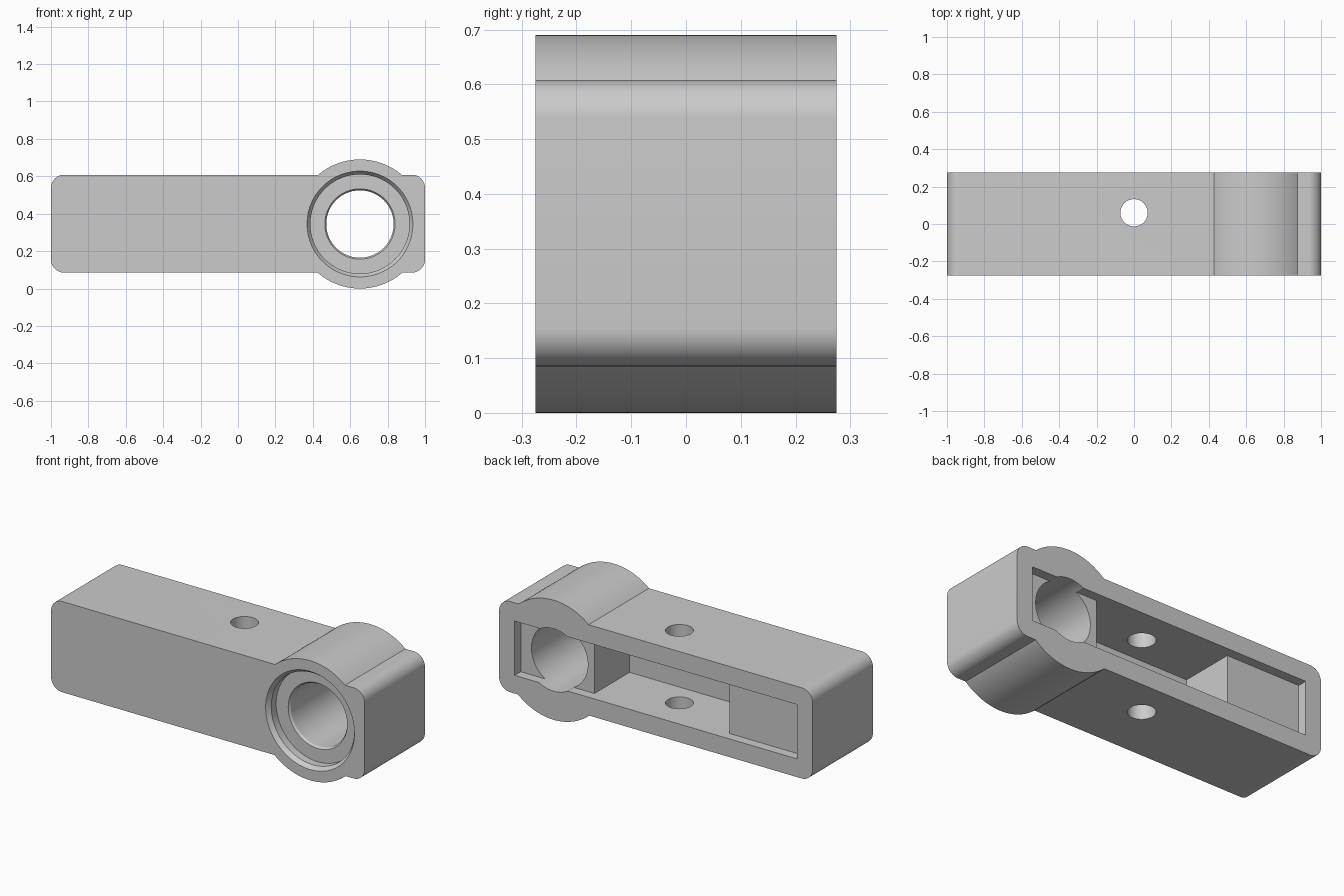
import bpy, bmesh, math

if "Cube" in bpy.data.objects:
    bpy.data.objects.remove(bpy.data.objects["Cube"], do_unlink=True)

HALF_DEPTH = 0.275
BOTTOM, TOP = 0.085, 0.608
CORNER = 0.07
BOSS_X, BOSS_Z, BOSS_R = 0.652, 0.345, 0.345

grey = bpy.data.materials.new("light grey")
grey.use_nodes = True
grey.diffuse_color = (0.6, 0.6, 0.6, 1)
grey.node_tree.nodes["Principled BSDF"].inputs["Base Color"].default_value = (0.6, 0.6, 0.6, 1)


def arc(cx, cy, r, start, end, steps):
    return [(cx + r * math.cos(start + (end - start) * i / steps),
             cy + r * math.sin(start + (end - start) * i / steps)) for i in range(steps + 1)]


def loft(name, rings):
    """Closed solid through a stack of rings with equal point counts."""
    bm = bmesh.new()
    loops = [[bm.verts.new(p) for p in ring] for ring in rings]
    n = len(loops[0])
    for a, b in zip(loops, loops[1:]):
        for i in range(n):
            j = (i + 1) % n
            bm.faces.new((a[i], a[j], b[j], b[i]))
    bm.faces.new(loops[0])
    bm.faces.new(loops[-1])
    bmesh.ops.recalc_face_normals(bm, faces=bm.faces)
    mesh = bpy.data.meshes.new(name)
    bm.to_mesh(mesh)
    bm.free()
    mesh.materials.append(grey)
    obj = bpy.data.objects.new(name, mesh)
    bpy.context.collection.objects.link(obj)
    return obj


def cut(target, cutter):
    cutter.hide_render = True
    mod = target.modifiers.new(cutter.name, "BOOLEAN")
    mod.operation = "DIFFERENCE"
    mod.solver = "EXACT"
    mod.object = cutter
    bpy.context.view_layer.objects.active = target
    bpy.ops.object.modifier_apply(modifier=mod.name)
    bpy.data.objects.remove(cutter, do_unlink=True)


# Arm outline: rounded bar with the round boss swelling above and below
q = math.pi / 2
a_top = math.asin((TOP - BOSS_Z) / BOSS_R)
a_low = math.asin((BOSS_Z - BOTTOM) / BOSS_R)
right, left = 1 - CORNER, CORNER - 1
high, low = TOP - CORNER, BOTTOM + CORNER
outline = (arc(right, high, CORNER, 0, q, 12)
           + arc(BOSS_X, BOSS_Z, BOSS_R, a_top, math.pi - a_top, 40)
           + arc(left, high, CORNER, q, 2 * q, 12)
           + arc(left, low, CORNER, 2 * q, 3 * q, 12)
           + arc(BOSS_X, BOSS_Z, BOSS_R, math.pi + a_low, 4 * q - a_low, 40)
           + arc(right, low, CORNER, 3 * q, 4 * q, 12))
arm = loft("pivot_arm", [[(x, y, z) for x, z in outline] for y in (-HALF_DEPTH, HALF_DEPTH)])

# Stepped pocket in the back: shallow at both ends, deep in the middle
step = [(-0.9, 0.4), (-0.9, 0.22), (-0.43, 0.22), (-0.43, -0.1)]
plan = step + [(-x, y) for x, y in reversed(step)]
cut(arm, loft("pocket_cutter", [[(x, y, z) for x, y in plan] for z in (0.19, 0.503)]))

# Through bore with a chamfered counterbore at the front
profile = [(0.283, -0.32), (0.283, -HALF_DEPTH), (0.265, -0.25), (0.265, -0.205),
           (0.188, -0.205), (0.18, -0.193), (0.18, 0.35)]
cut(arm, loft("bore_cutter", [[(x, y, z) for x, z in arc(BOSS_X, BOSS_Z, r, 0, 4 * q, 96)[:-1]]
                              for r, y in profile]))

# Vertical pin hole through the top and bottom walls
pin = arc(0, 0.06, 0.073, 0, 4 * q, 64)[:-1]
cut(arm, loft("pin_hole_cutter", [[(x, y, z) for x, y in pin] for z in (-0.1, 0.8)]))

# Smooth the curved walls and keep the machined edges crisp
bpy.ops.object.select_all(action="DESELECT")
arm.select_set(True)
bpy.context.view_layer.objects.active = arm
bpy.ops.object.shade_smooth_by_angle(angle=math.radians(25))
